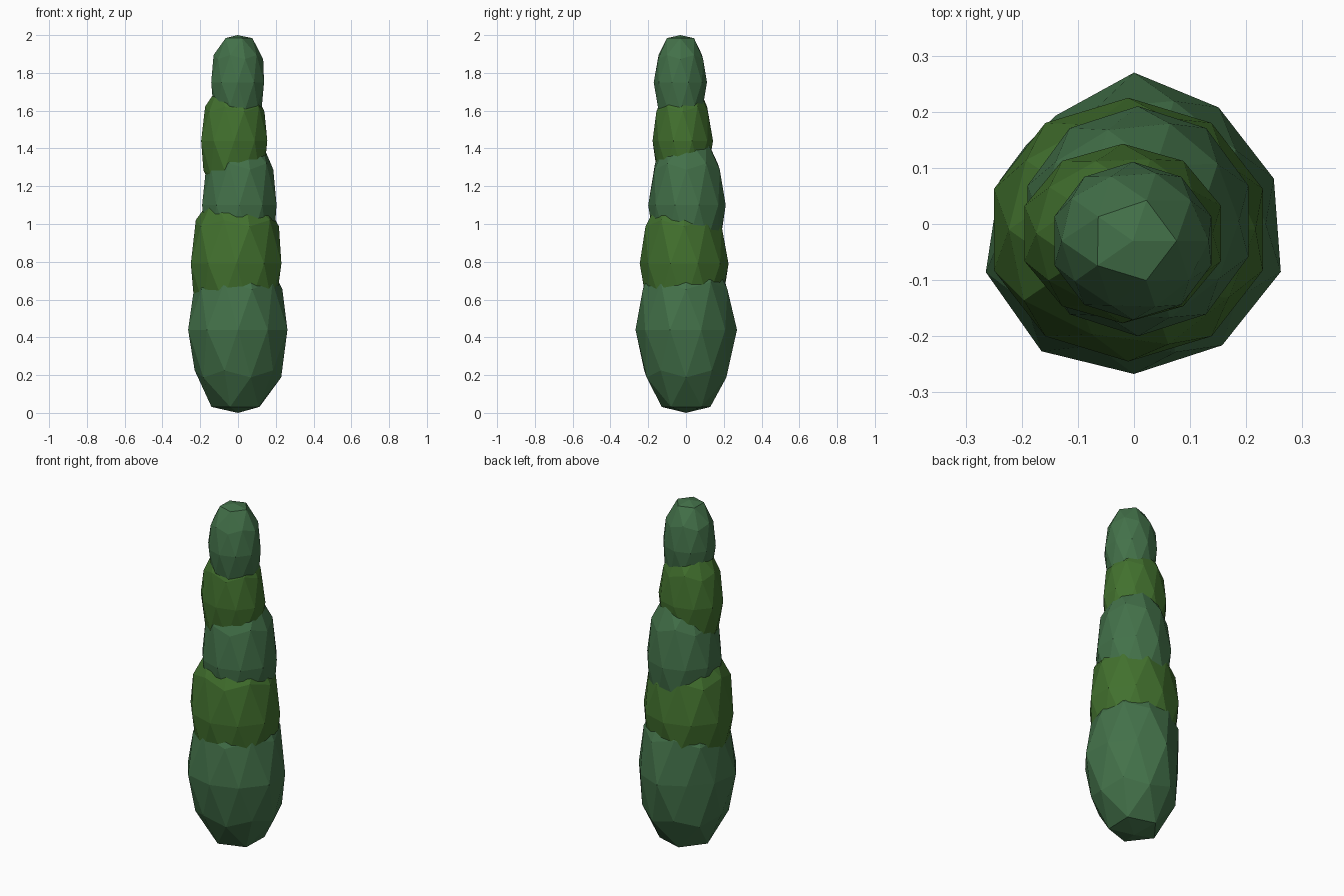
import bpy, bmesh, math, random

if "Cube" in bpy.data.objects:
    bpy.data.objects.remove(bpy.data.objects["Cube"])

random.seed(4)


def material(name, rgb):
    m = bpy.data.materials.new(name)
    m.diffuse_color = (*rgb, 1)
    m.use_nodes = True
    m.node_tree.nodes["Principled BSDF"].inputs["Base Color"].default_value = m.diffuse_color
    return m


BLUE_GREEN = material("blue green foliage", (0.056, 0.165, 0.067))
LEAF_GREEN = material("leaf green foliage", (0.054, 0.163, 0.027))


def tuft(name, center, radii, mat, rim=None):
    """Faceted foliage clump; rim gives ten radius factors around the equator."""
    bm = bmesh.new()
    bmesh.ops.create_icosphere(bm, subdivisions=2, radius=1)
    for v in bm.verts:
        x, y, z = v.co
        k = 1.0
        if abs(z) < 0.01:
            # outermost ring follows the measured outline
            if rim:
                a = math.degrees(math.atan2(y, x)) % 360
                k = rim[round((a - 18) / 36) % 10]
        else:
            k += random.uniform(-0.03, 0.03)
        v.co.x = center[0] + x * radii[0] * k
        v.co.y = center[1] + y * radii[1] * k
        # flatten the very bottom and very tip of the tree
        v.co.z = min(2.0, max(0.0, center[2] + z * radii[2]))
    me = bpy.data.meshes.new(name)
    bm.to_mesh(me)
    bm.free()
    me.materials.append(mat)
    ob = bpy.data.objects.new(name, me)
    bpy.context.collection.objects.link(ob)


# Stacked clumps, bottom to top
base_rim = [1.0, 0.98, 1.03, 0.91, 0.96, 1.06, 1.07, 1.02, 1.02, 1.05]
tuft("foliage_base", (0, 0, 0.44), (0.262, 0.262, 0.48), BLUE_GREEN, base_rim)
tuft("foliage_lower", (-0.01, -0.01, 0.79), (0.252, 0.235, 0.44), LEAF_GREEN)
tuft("foliage_middle", (0.007, 0.005, 1.10), (0.207, 0.205, 0.42), BLUE_GREEN)
tuft("foliage_upper", (-0.02, -0.017, 1.44), (0.184, 0.16, 0.345), LEAF_GREEN)
tuft("foliage_tip", (-0.002, -0.03, 1.75), (0.147, 0.141, 0.275), BLUE_GREEN)
